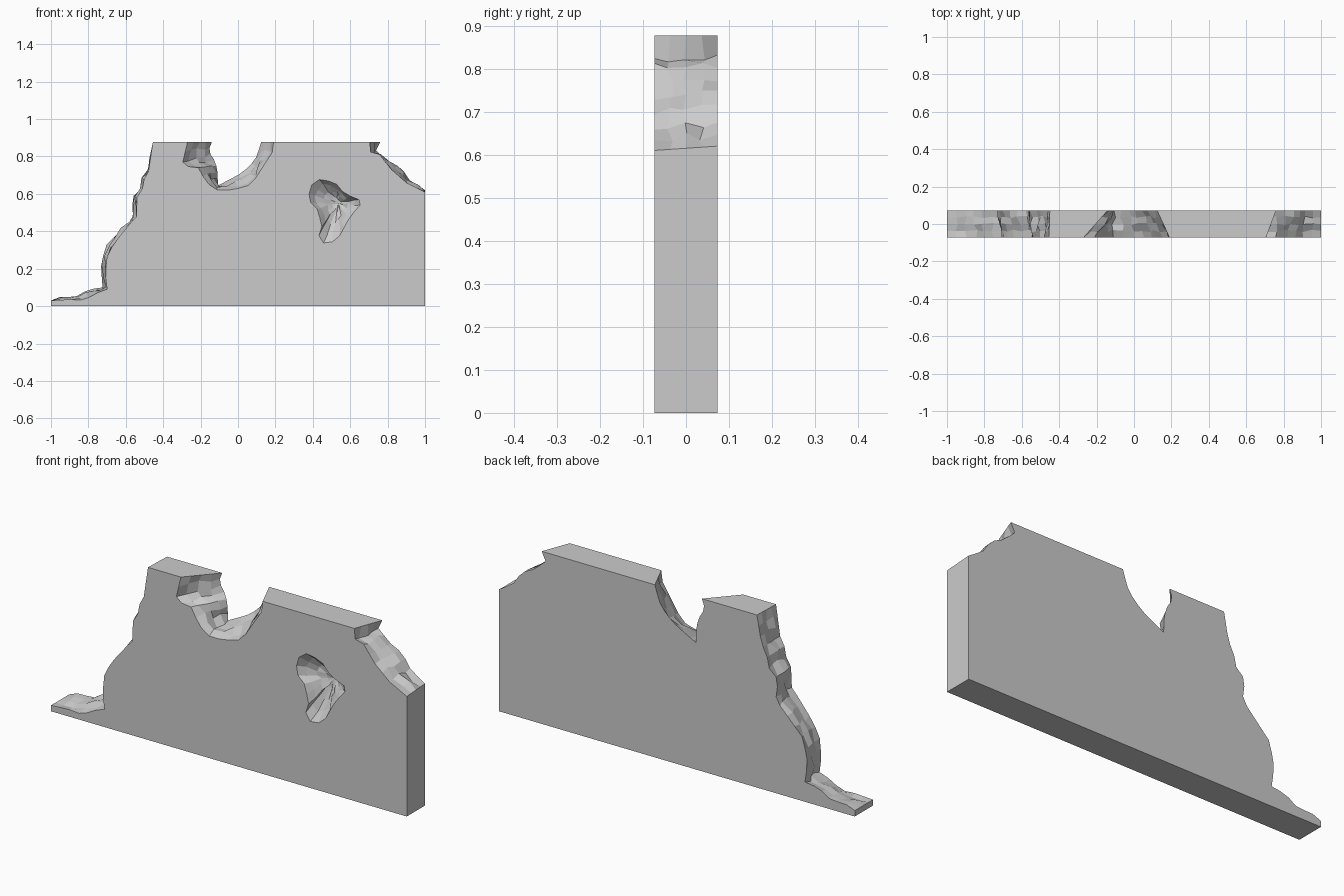
import bpy, bmesh, random
from mathutils import Vector

if "Cube" in bpy.data.objects:
    bpy.data.objects.remove(bpy.data.objects["Cube"])

random.seed(4)
H, D, ROWS = 0.877, 0.073, 4


def resample(pts, n):
    """Spread n + 1 points evenly along a polyline."""
    pts = [Vector(p) for p in pts]
    lens = [(b - a).length for a, b in zip(pts, pts[1:])]
    out = []
    for k in range(n + 1):
        d = sum(lens) * k / n
        for i, l in enumerate(lens):
            if d <= l or i == len(lens) - 1:
                out.append(pts[i].lerp(pts[i + 1], min(1, d / l)))
                break
            d -= l
    return out


def make_object(name, bm):
    bmesh.ops.recalc_face_normals(bm, faces=bm.faces)
    me = bpy.data.meshes.new(name)
    bm.to_mesh(me)
    bm.free()
    ob = bpy.data.objects.new(name, me)
    bpy.context.collection.objects.link(ob)
    return ob


# Broken edges: front-face line, back-face line, number of segments
left_low = ([(-1, .03), (-.9, .036), (-.82, .03), (-.77, .065), (-.70, .09)],
            [(-1, .03), (-.94, .053), (-.87, .045), (-.8, .09), (-.72, .10)], 6)
left_mid = ([(-.70, .09), (-.71, .17), (-.70, .27), (-.66, .34), (-.57, .45)],
            [(-.72, .10), (-.735, .2), (-.71, .32), (-.66, .37), (-.58, .45)], 7)
left_top = ([(-.57, .45), (-.545, .45), (-.54, .58), (-.51, .63), (-.50, .69), (-.48, .71), (-.455, H)],
            [(-.58, .45), (-.555, .47), (-.57, .58), (-.52, .62), (-.505, .69), (-.475, .74), (-.45, H)], 9)
notch_left = ([(-.27, H), (-.30, .75), (-.21, .74), (-.17, .66), (-.11, .62)],
              [(-.14, H), (-.158, .83), (-.12, .77), (-.11, .72), (-.107, .645)], 7)
notch_right = ([(-.11, .62), (-.04, .62), (.05, .64), (.11, .70), (.14, .765), (.18, .80), (.19, H)],
               [(-.107, .645), (0, .70), (.06, .745), (.10, .80), (.124, H)], 8)
right_chip = ([(.705, H), (.71, .82), (.75, .82), (.82, .73), (.9, .66), (1, .61)],
              [(.76, H), (.735, .825), (.79, .79), (.82, .76), (.87, .745), (.92, .67), (1, .62)], 8)

# Each outline entry: front point, back point, is it on a rough edge?
outline = [(Vector((-1, 0)), Vector((-1, 0)), False)]
for f, b, n in (left_low, left_mid, left_top, notch_left, notch_right, right_chip):
    pairs = list(zip(resample(f, n), resample(b, n)))
    if f is left_mid[0] or f is left_top[0] or f is notch_right[0]:
        pairs = pairs[1:]
    for p, q in pairs:
        fixed = abs(p.x) > .99 or p.y > H - .001
        outline.append((p, q, not fixed))
outline.append((Vector((1, 0)), Vector((1, 0)), False))

# Wall: loft from front to back with jittered rows between
bm = bmesh.new()
rows = []
for r in range(ROWS + 1):
    t = r / ROWS
    row = []
    for p, q, rough in outline:
        v = p.lerp(q, t)
        y = D * (2 * t - 1)
        if rough and 0 < r < ROWS:
            v = v + Vector((random.uniform(-.011, .011), random.uniform(-.011, .011)))
            y += random.uniform(-.007, .007)
        row.append(bm.verts.new((v.x, y, v.y)))
    rows.append(row)
count = len(outline)
for a, b in zip(rows, rows[1:]):
    for i in range(count):
        j = (i + 1) % count
        bm.faces.new((a[i], a[j], b[j], b[i]))
bm.faces.new(rows[0])
bm.faces.new(rows[-1])
wall = make_object("broken_wall", bm)

# Crater cutter: faceted rings closing in on the deepest point
rim = resample([(.38, .60), (.395, .65), (.44, .68), (.52, .66), (.57, .60), (.67, .56), (.60, .48),
                (.54, .37), (.50, .34), (.46, .335), (.43, .37), (.45, .43), (.42, .53), (.38, .56),
                (.38, .60)], 20)[:-1]
centre = Vector((.535, .55))
bm = bmesh.new()
rings = []
for scale, depth in ((1, -.03), (1, 0), (.78, .028), (.5, .055), (.24, .072)):
    ring = []
    for p in rim:
        j = .006 if 0 < depth else 0
        v = centre + (p - centre) * scale
        ring.append(bm.verts.new((v.x + random.uniform(-j, j),
                                  -D + depth + random.uniform(-j, j), v.y + random.uniform(-j, j))))
    rings.append(ring)
n = len(rim)
for a, b in zip(rings, rings[1:]):
    for i in range(n):
        bm.faces.new((a[i], a[(i + 1) % n], b[(i + 1) % n], b[i]))
bm.faces.new(rings[0])
tip = bm.verts.new((centre.x, -D + .078, centre.y))
for i in range(n):
    bm.faces.new((rings[-1][i], rings[-1][(i + 1) % n], tip))
cutter = make_object("crater_cutter", bm)
cutter.hide_render = True
cutter.hide_set(True)

cut = wall.modifiers.new("crater", 'BOOLEAN')
cut.operation = 'DIFFERENCE'
cut.solver = 'EXACT'
cut.object = cutter
